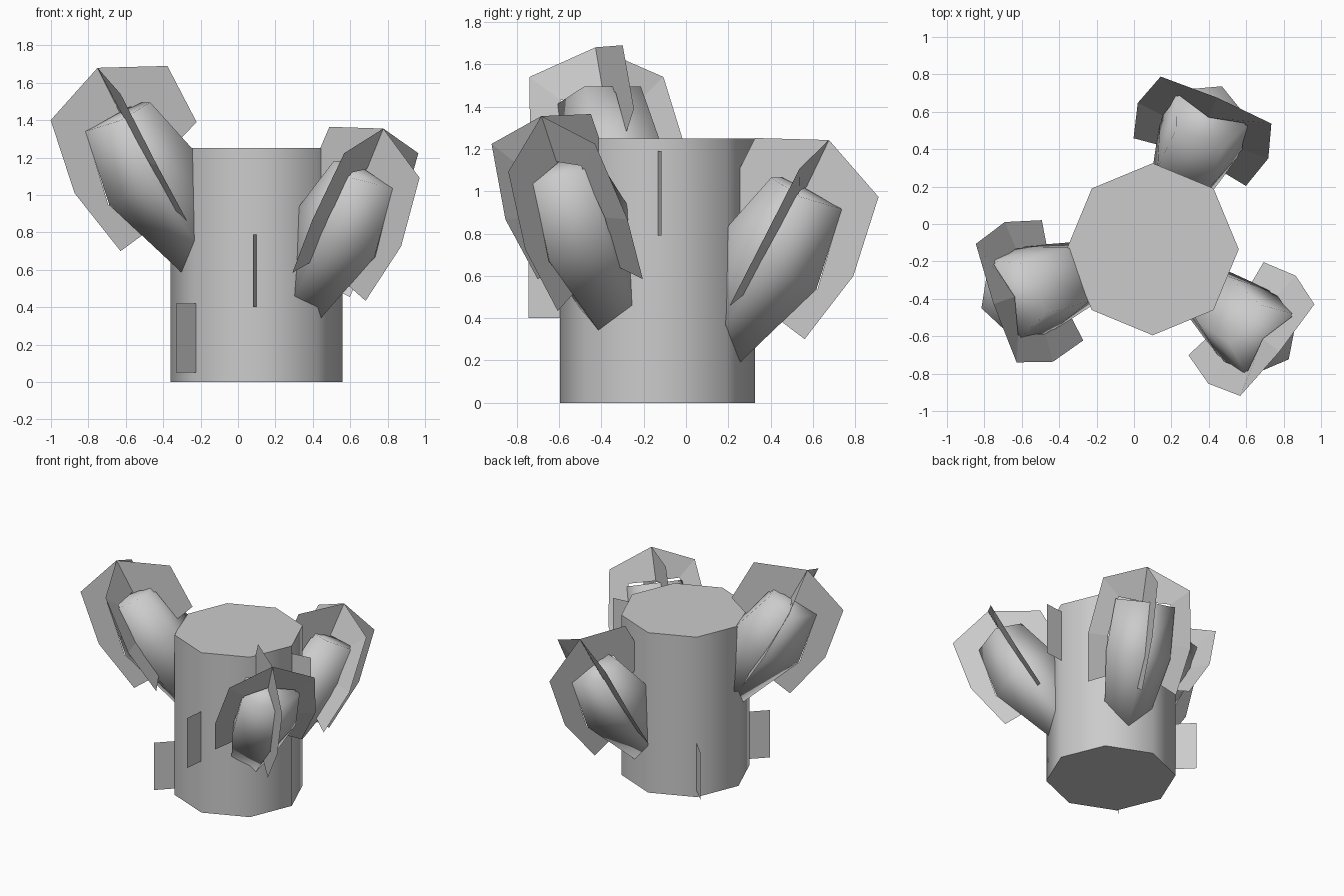
import bpy
from math import sin, cos, pi, radians

if "Cube" in bpy.data.objects:
    bpy.data.objects.remove(bpy.data.objects["Cube"])

CX, CY, TRUNK_R = 0.10, -0.135, 0.46


def make(name, verts, faces, smooth=None):
    me = bpy.data.meshes.new(name)
    me.from_pydata(verts, [], faces)
    me.update()
    ob = bpy.data.objects.new(name, me)
    bpy.context.collection.objects.link(ob)
    if smooth:
        bpy.ops.object.select_all(action='DESELECT')
        ob.select_set(True)
        bpy.context.view_layer.objects.active = ob
        bpy.ops.object.shade_smooth_by_angle(angle=radians(smooth))
    return ob


def place(p, angle, z0=0.0, scale=1.0):
    """Local (outward, sideways, up) to world; scaled about the arm's root."""
    r, t, z = 0.42 + (p[0] - 0.42) * scale, p[1] * scale, p[2] * scale
    c, s = cos(angle), sin(angle)
    return (CX + r * c - t * s, CY + r * s + t * c, z0 + z)


def loft(rings):
    n = len(rings[0])
    verts = [v for ring in rings for v in ring]
    faces = [tuple(reversed(range(n)))]
    for k in range(len(rings) - 1):
        for i in range(n):
            j = (i + 1) % n
            faces.append((k*n + i, k*n + j, (k+1)*n + j, (k+1)*n + i))
    faces.append(tuple(range((len(rings) - 1) * n, len(rings) * n)))
    return verts, faces


# Eight-sided trunk
trunk_rings = [[place((TRUNK_R, 0, z), i * pi / 4) for i in range(8)] for z in (0, 1.25)]
make("trunk", *loft(trunk_rings), smooth=60)

# Arm rings: centre r, centre z, outward tilt direction, radii in plane and sideways
ARM = [(0.30, 0.10, 0.75, -0.66, 0.17, 0.17),
       (0.60, 0.51, 0.82, -0.57, 0.285, 0.26),
       (0.793, 0.826, 0.90, -0.44, 0.195, 0.24)]

# Spine strips as (inner edge, outer edge) points, each (outward, sideways, up)
MID = [((0.64, 0, 0.19), (0.77, 0, 0.10)), ((0.84, 0, 0.35), (1.03, 0, 0.41)),
       ((0.965, 0, 0.74), (1.165, 0, 0.80)), ((0.72, 0, 0.87), (0.90, 0, 1.08)),
       ((0.61, 0, 0.87), (0.505, 0, 1.09)), ((0.45, 0, 0.68), (0.34, 0, 0.79))]
SIDE = [((0.53, 0.20, 0.32), (0.51, 0.34, 0.26)), ((0.69, 0.24, 0.57), (0.70, 0.395, 0.56)),
        ((0.83, 0.20, 0.83), (0.885, 0.335, 0.94)), ((0.78, 0, 0.85), (0.90, 0, 1.08))]


def arm(label, deg, z0, scale):
    a = radians(deg)
    rings = []
    for r, z, dr, dz, rn, rt in ARM:
        rings.append([place((r + rn * cos(q) * dr, rt * sin(q), z + rn * cos(q) * dz), a, z0, scale)
                      for q in (2 * pi * i / 5 for i in range(5))])
    make(label + "_arm", *loft(rings), smooth=110)

    # Flat spine cards around the arm
    mirrored = [[(r, -t, z) for r, t, z in pair] for pair in SIDE][::-1]
    verts, faces = [], []
    for strip in (MID, SIDE, mirrored):
        for (i0, o0), (i1, o1) in zip(strip, strip[1:]):
            n = len(verts)
            verts += [place(p, a, z0, scale) for p in (i0, i1, o1, o0)]
            faces.append((n, n + 1, n + 2, n + 3))
    make(label + "_arm_spines", verts, faces)


arm("left", 199, 0.60, 1.0)
arm("back", 67, 0.205, 0.96)
arm("right", -39, 0.34, 0.94)

# Flat spines on the trunk edges
for k, (deg, z0, z1, skew) in enumerate([(270, 0.40, 0.79, -0.02), (0, 0.79, 1.19, 0.02),
                                         (225, 0.05, 0.42, 0.0), (135, 0.05, 0.42, 0.0)]):
    pts = [(0.44, 0, z0), (0.44, 0, z1), (0.61, skew, z1), (0.61, skew, z0)]
    make(f"trunk_spine_{k + 1}", [place(p, radians(deg)) for p in pts], [(0, 1, 2, 3)])
